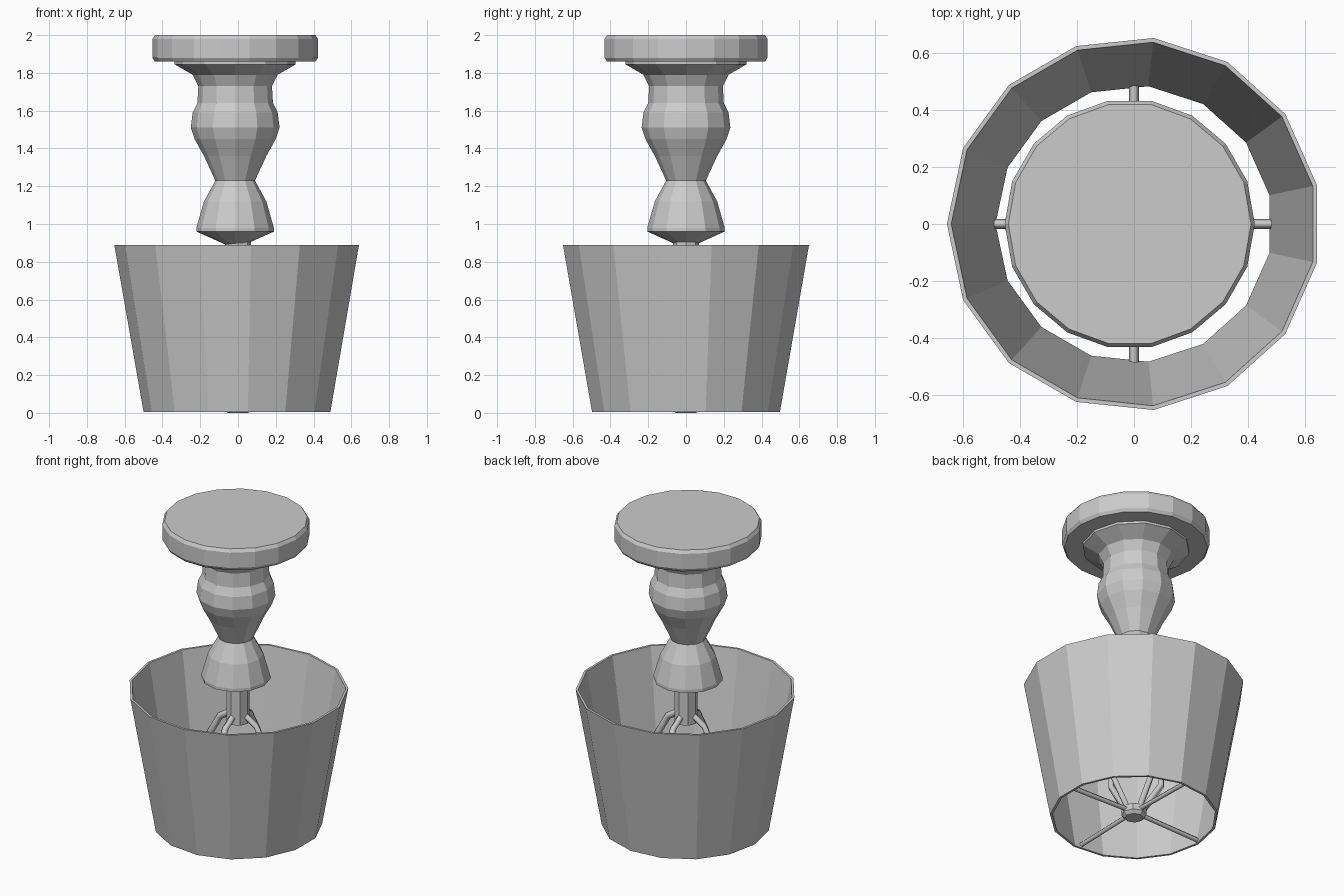
import bpy
import math
from mathutils import Vector

if "Cube" in bpy.data.objects:
    bpy.data.objects.remove(bpy.data.objects["Cube"])


def lathe(name, profile, sides, offset=(0, 0), closed=False, turn=0.0):
    """Spin an (r, z) profile round the z axis with flat faces."""
    n = len(profile)
    verts, faces = [], []
    for i in range(sides):
        a = 2 * math.pi * i / sides + turn
        for r, z in profile:
            verts.append((offset[0] + r * math.cos(a), offset[1] + r * math.sin(a), z))
    for i in range(sides):
        j = (i + 1) % sides
        for k in range(n if closed else n - 1):
            m = (k + 1) % n
            faces.append((i * n + k, j * n + k, j * n + m, i * n + m))
    if not closed:
        faces.append([i * n for i in reversed(range(sides))])
        faces.append([i * n + n - 1 for i in range(sides)])
    mesh = bpy.data.meshes.new(name)
    mesh.from_pydata(verts, [], faces)
    mesh.update()
    ob = bpy.data.objects.new(name, mesh)
    bpy.context.collection.objects.link(ob)
    return ob


def wire(name, points, radius):
    """Thin square rod through a few points."""
    cu = bpy.data.curves.new(name, 'CURVE')
    cu.dimensions = '3D'
    cu.bevel_depth = radius
    cu.bevel_resolution = 0
    cu.use_fill_caps = True
    sp = cu.splines.new('POLY')
    sp.points.add(len(points) - 1)
    for p, co in zip(sp.points, points):
        p.co = (*co, 1)
    ob = bpy.data.objects.new(name, cu)
    bpy.context.collection.objects.link(ob)
    return ob


CENTRE = (-0.015, 0)

# Open tapered shade with a thin wall
lathe("lamp_shade", [(0.50, 0.005), (0.655, 0.89), (0.64, 0.89), (0.485, 0.005)],
      15, closed=True, turn=math.pi / 15)

# Turned body: lower cone, waist, bulge, neck, flare
lathe("lamp_body", [(0.06, 0.895), (0.205, 0.96), (0.205, 0.98), (0.165, 1.12),
                    (0.105, 1.23), (0.165, 1.36), (0.215, 1.45), (0.235, 1.51),
                    (0.225, 1.59), (0.20, 1.64), (0.195, 1.73), (0.225, 1.79),
                    (0.32, 1.845), (0.32, 1.87)], 12, CENTRE)

# Round foot disc
lathe("lamp_base", [(0.425, 1.86), (0.438, 1.88), (0.438, 1.98), (0.425, 2.0)], 18, CENTRE)

# Stem and lower hub
lathe("stem", [(0.07, 0.68), (0.07, 0.92)], 8)
lathe("hub", [(0.055, 0.0), (0.075, 0.02), (0.075, 0.06), (0.05, 0.075)], 8)

# Spokes to the shade rim and bowed harp wires up to the stem
for i in range(4):
    a = i * math.pi / 2
    d = Vector((math.cos(a), math.sin(a), 0))
    up = Vector((0, 0, 1))
    wire("spoke", [d * 0.05 + up * 0.04, d * 0.49 + up * 0.03], 0.018)
    wire("harp_wire", [d * 0.05 + up * 0.73, d * 0.13 + up * 0.68, d * 0.21 + up * 0.54,
                       d * 0.21 + up * 0.30, d * 0.05 + up * 0.05], 0.022)
